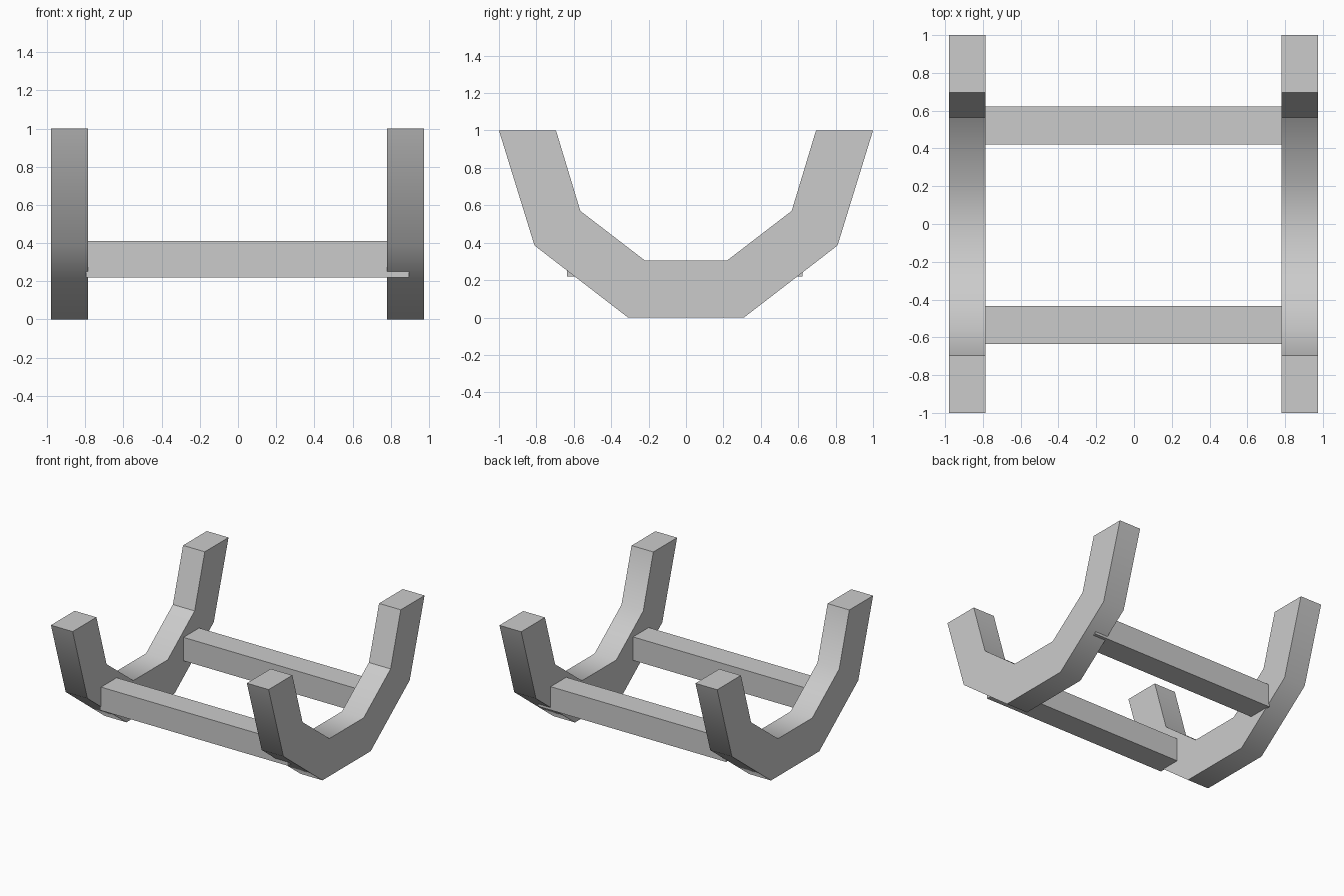
import bpy, bmesh

cube = bpy.data.objects.get("Cube")
if cube:
    bpy.data.objects.remove(cube, do_unlink=True)

grey = bpy.data.materials.new("plain_grey")
grey.use_nodes = True
grey.diffuse_color = (0.6, 0.6, 0.6, 1)
grey.node_tree.nodes["Principled BSDF"].inputs["Base Color"].default_value = (0.6, 0.6, 0.6, 1)


def finish(name, bm):
    bmesh.ops.recalc_face_normals(bm, faces=bm.faces)
    mesh = bpy.data.meshes.new(name)
    bm.to_mesh(mesh)
    bm.free()
    mesh.materials.append(grey)
    obj = bpy.data.objects.new(name, mesh)
    bpy.context.collection.objects.link(obj)
    return obj


# Half outlines (y, z) of the cradle, from the tip down to the middle
OUTER = [(1.0, 1.0), (0.81, 0.385), (0.31, 0.0)]
INNER = [(0.695, 1.0), (0.565, 0.57), (0.22, 0.305)]


def full(half):
    return [(-y, z) for y, z in half] + [(y, z) for y, z in reversed(half)]


def cradle(name, x0, x1):
    outline = full(OUTER) + full(INNER)[::-1]
    bm = bmesh.new()
    side = bm.faces.new([bm.verts.new((x0, y, z)) for y, z in outline])
    new = bmesh.ops.extrude_face_region(bm, geom=[side])["geom"]
    moved = [v for v in new if isinstance(v, bmesh.types.BMVert)]
    bmesh.ops.translate(bm, verts=moved, vec=(x1 - x0, 0, 0))
    bm.normal_update()
    bmesh.ops.recalc_face_normals(bm, faces=bm.faces)
    # Rounded shading along the bends, crisp sides, tips and back inner bend
    for f in bm.faces:
        f.smooth = True
    for e in bm.edges:
        mid = (e.verts[0].co + e.verts[1].co) / 2
        back_bend = abs(mid.y - INNER[1][0]) < 0.01 and abs(mid.z - INNER[1][1]) < 0.01
        e.smooth = e.calc_face_angle() < 0.8 and not back_bend
    return finish(name, bm)


def crossbar(name, y0, y1):
    bm = bmesh.new()
    bmesh.ops.create_cube(bm, size=1)
    lo, hi = (-0.795, y0, 0.22), (0.895, y1, 0.41)
    for v in bm.verts:
        v.co = [lo[i] if v.co[i] < 0 else hi[i] for i in range(3)]
    return finish(name, bm)


# Two cradle ends
cradle("left_cradle", 0.78, 0.975)
cradle("right_cradle", -0.98, -0.785)

# Two bars joining them
crossbar("front_crossbar", -0.635, -0.435)
crossbar("back_crossbar", 0.422, 0.622)
